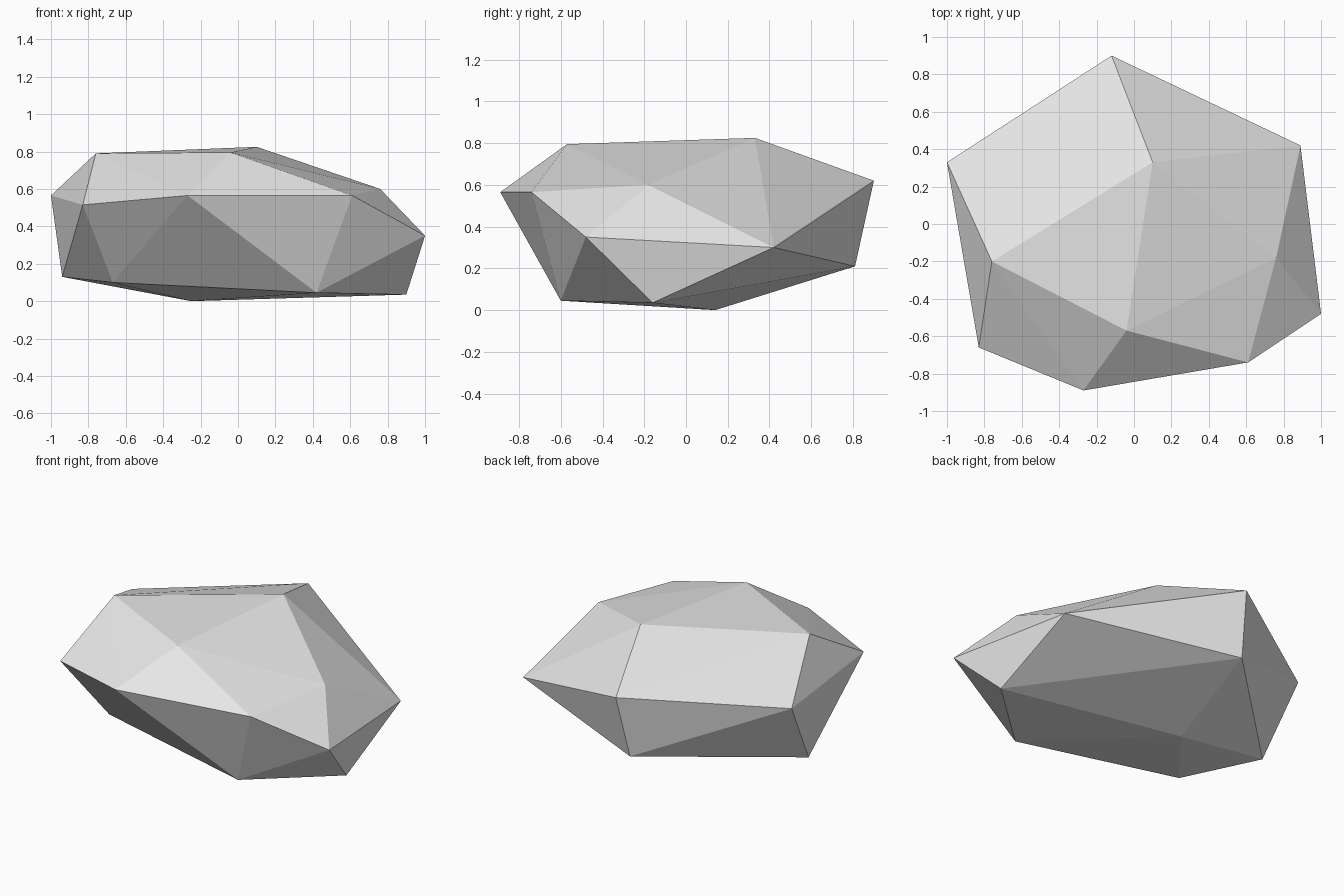
import bpy
import bmesh

# Remove the default cube
cube = bpy.data.objects.get("Cube")
if cube:
    bpy.data.objects.remove(cube, do_unlink=True)

# Corner points of the boulder, ring by ring
crown = [(-0.76, -0.20, 0.79), (-0.04, -0.57, 0.795), (0.10, 0.33, 0.825),
         (0.76, -0.18, 0.60)]
girdle = [(-0.12, 0.90, 0.62), (0.89, 0.42, 0.30), (1.00, -0.48, 0.35),
          (0.61, -0.74, 0.565), (-0.27, -0.89, 0.565),
          (-0.83, -0.66, 0.515), (-1.00, 0.33, 0.565)]
base = [(-0.94, 0.07, 0.13), (-0.67, -0.38, 0.10), (-0.25, 0.14, 0.0),
        (0.42, -0.60, 0.045), (0.90, -0.16, 0.035), (-0.16, 0.81, 0.21)]

# Faceted rock body wrapped around the corners
bm = bmesh.new()
for point in crown + girdle + base:
    bm.verts.new(point)
bmesh.ops.convex_hull(bm, input=bm.verts[:])
bmesh.ops.recalc_face_normals(bm, faces=bm.faces[:])
for face in bm.faces:
    face.smooth = False

mesh = bpy.data.meshes.new("boulder")
bm.to_mesh(mesh)
bm.free()

# Plain stone colour
stone = bpy.data.materials.new("stone_grey")
colour = (0.8, 0.8, 0.8, 1.0)
stone.use_nodes = True
stone.diffuse_color = colour
for node in stone.node_tree.nodes:
    if node.type == 'BSDF_PRINCIPLED':
        node.inputs["Base Color"].default_value = colour
mesh.materials.append(stone)

boulder = bpy.data.objects.new("boulder", mesh)
bpy.context.scene.collection.objects.link(boulder)
